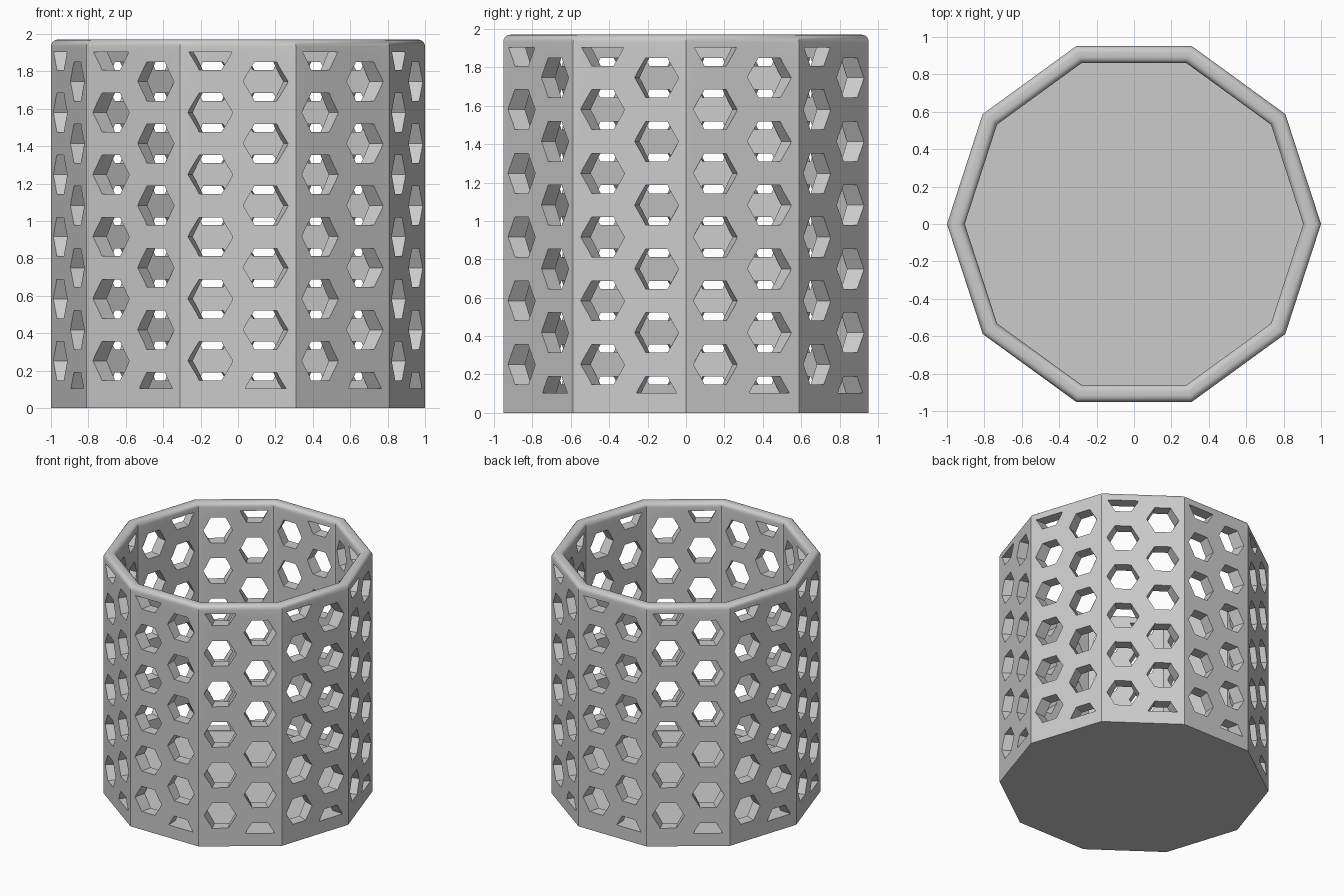
import bpy, bmesh, math
from mathutils import Matrix, Vector

cube = bpy.data.objects.get("Cube")
if cube:
    bpy.data.objects.remove(cube, do_unlink=True)

SIDES = 10
INNER = 0.905                       # inner corner radius
HEIGHT, FLOOR = 1.97, 0.1
ROUND = 0.036                       # rim rounding
HOLE_R, HOLE_X = 0.12, 0.148        # hexagon radius, column offset
PITCH = 0.332
HOLE_LOW, HOLE_HIGH = 0.104, 1.903
APOTHEM = math.cos(math.pi / SIDES)

grey = bpy.data.materials.new("light_grey")
grey.use_nodes = True
colour = (0.6, 0.6, 0.6, 1)
grey.diffuse_color = colour
grey.node_tree.nodes["Principled BSDF"].inputs["Base Color"].default_value = colour


def make_object(name, bm):
    bmesh.ops.recalc_face_normals(bm, faces=bm.faces)
    mesh = bpy.data.meshes.new(name)
    bm.to_mesh(mesh)
    bm.free()
    mesh.materials.append(grey)
    obj = bpy.data.objects.new(name, mesh)
    bpy.context.collection.objects.link(obj)
    return obj


def loft(bm, loops):
    """Closed solid through a series of matching loops."""
    rings = [[bm.verts.new(p) for p in loop] for loop in loops]
    n = len(rings[0])
    for a, b in zip(rings, rings[1:]):
        for i in range(n):
            j = (i + 1) % n
            bm.faces.new((a[i], a[j], b[j], b[i]))
    bm.faces.new(rings[0])
    bm.faces.new(rings[-1])


# Basket body: ten-sided cup with a rounded rim
def rim_arc(centre, start, end, steps=5):
    for k in range(steps + 1):
        a = start + (end - start) * k / steps
        yield centre + ROUND * math.cos(a), HEIGHT - ROUND + ROUND * math.sin(a)


profile = [(1, 0)]
profile += rim_arc(1 - ROUND, 0, math.pi / 2)
profile += rim_arc(INNER + ROUND, math.pi / 2, math.pi)
profile += [(INNER, FLOOR)]

bm = bmesh.new()
turns = [math.tau * k / SIDES for k in range(SIDES)]
loft(bm, [[(r * math.cos(t), r * math.sin(t), z) for t in turns] for r, z in profile])
basket = make_object("basket", bm)


# Hexagonal holes, tapering towards the central axis
def hole_outline(x, z):
    h = HOLE_R * math.sqrt(3) / 2
    half = HOLE_R / 2
    if z < HOLE_LOW:
        d = HOLE_LOW - z
        w = HOLE_R - d / math.sqrt(3)
        pts = [(-w, d), (w, d), (half, h), (-half, h)]
    elif z > HOLE_HIGH:
        d = HOLE_HIGH - z
        w = HOLE_R + d / math.sqrt(3)
        pts = [(-half, -h), (half, -h), (w, d), (-w, d)]
    else:
        pts = [(-half, -h), (half, -h), (HOLE_R, 0), (half, h), (-half, h), (-HOLE_R, 0)]
    return [(x + px, z + pz) for px, pz in pts]


bm = bmesh.new()
for side in range(SIDES):
    turn = Matrix.Rotation(math.tau * side / SIDES, 3, 'Z')
    for x, first in ((-HOLE_X, 0.252), (HOLE_X, 0.086)):
        for row in range(6):
            outline = hole_outline(x, first + row * PITCH)
            loft(bm, [[turn @ Vector((u * s, -APOTHEM * s, z)) for u, z in outline]
                      for s in (0.85, 1.05)])
cutter = make_object("hole_cutter", bm)
cutter.hide_render = True

# Cut the holes, then shade
bpy.ops.object.select_all(action='DESELECT')
basket.select_set(True)
bpy.context.view_layer.objects.active = basket
cut = basket.modifiers.new("holes", 'BOOLEAN')
cut.operation = 'DIFFERENCE'
cut.solver = 'EXACT'
cut.object = cutter
bpy.ops.object.modifier_apply(modifier=cut.name)
bpy.data.objects.remove(cutter, do_unlink=True)
bpy.ops.object.shade_smooth_by_angle(angle=math.radians(30))
